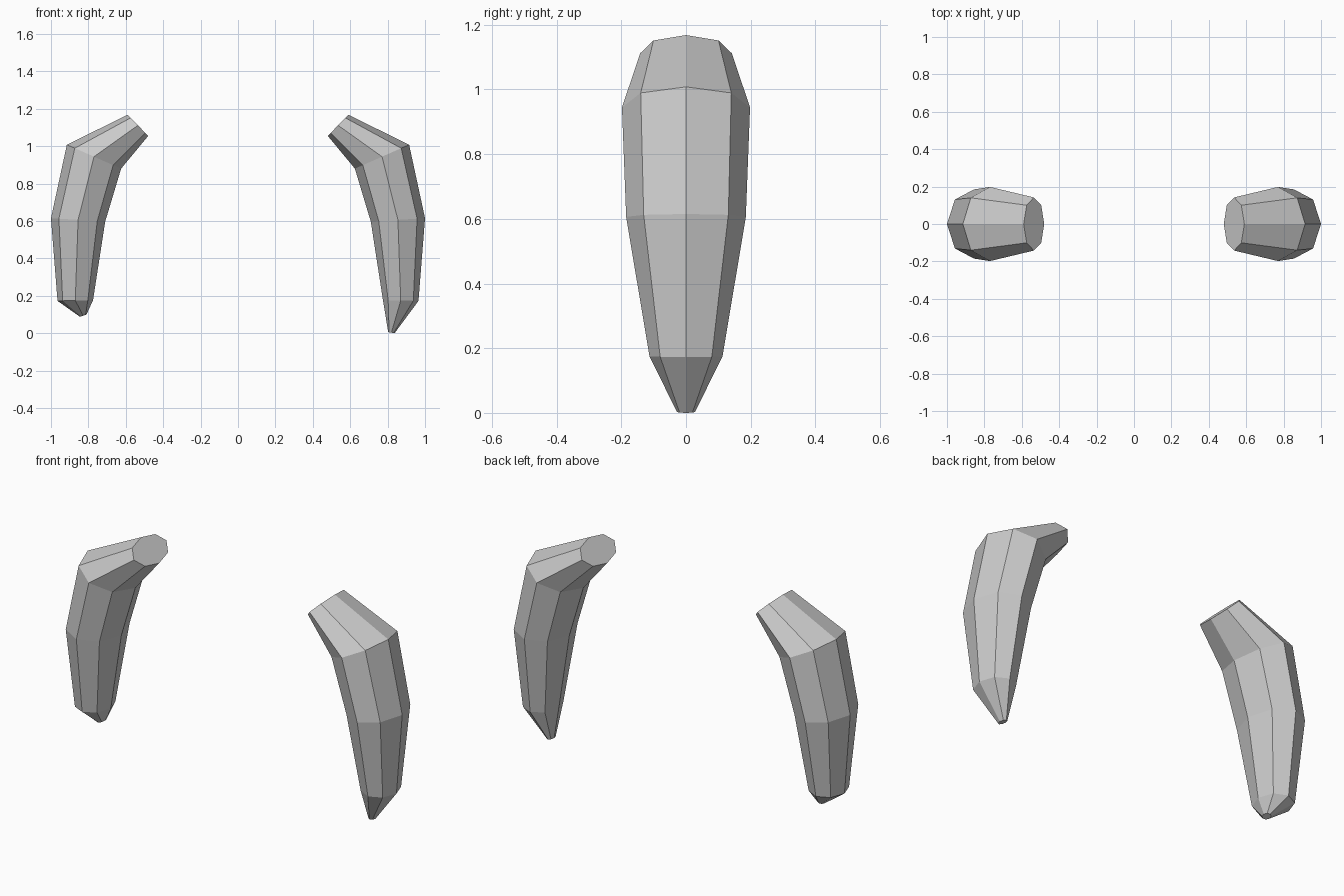
import bpy, bmesh, math

if "Cube" in bpy.data.objects:
    bpy.data.objects.remove(bpy.data.objects["Cube"])

SIDES = 8


def make_horn(name, side, rings):
    """Loft octagonal rings, each given as (outer x, outer z, inner x, inner z, half depth)."""
    bm = bmesh.new()
    loops = []
    for ox, oz, ix, iz, depth in rings:
        cx, cz, rx, rz = (ox + ix) / 2, (oz + iz) / 2, (ox - ix) / 2, (oz - iz) / 2
        loop = []
        for i in range(SIDES):
            a = math.tau * i / SIDES
            c, s = math.cos(a), math.sin(a)
            loop.append(bm.verts.new((side * (cx + rx * c), depth * s, cz + rz * c)))
        loops.append(loop)
    for low, high in zip(loops, loops[1:]):
        for i in range(SIDES):
            j = (i + 1) % SIDES
            bm.faces.new((low[i], low[j], high[j], high[i]))
    bm.faces.new(loops[0][::-1])
    bm.faces.new(loops[-1])
    bmesh.ops.recalc_face_normals(bm, faces=bm.faces)
    mesh = bpy.data.meshes.new(name)
    bm.to_mesh(mesh)
    bm.free()
    obj = bpy.data.objects.new(name, mesh)
    bpy.context.collection.objects.link(obj)


# Shared rings: lower shaft, middle, elbow, flat base end
body = [
    (0.965, 0.173, 0.775, 0.177, 0.113),
    (1.0, 0.615, 0.71, 0.597, 0.185),
    (0.915, 1.008, 0.625, 0.88, 0.198),
    (0.59, 1.168, 0.48, 1.055, 0.142),
]

# The right horn has a long tip, the left one a blunter tip
make_horn("right_horn", 1, [(0.837, 0.0, 0.803, 0.006, 0.028)] + body)
make_horn("left_horn", -1, [(0.845, 0.088, 0.81, 0.1, 0.028)] + body)
